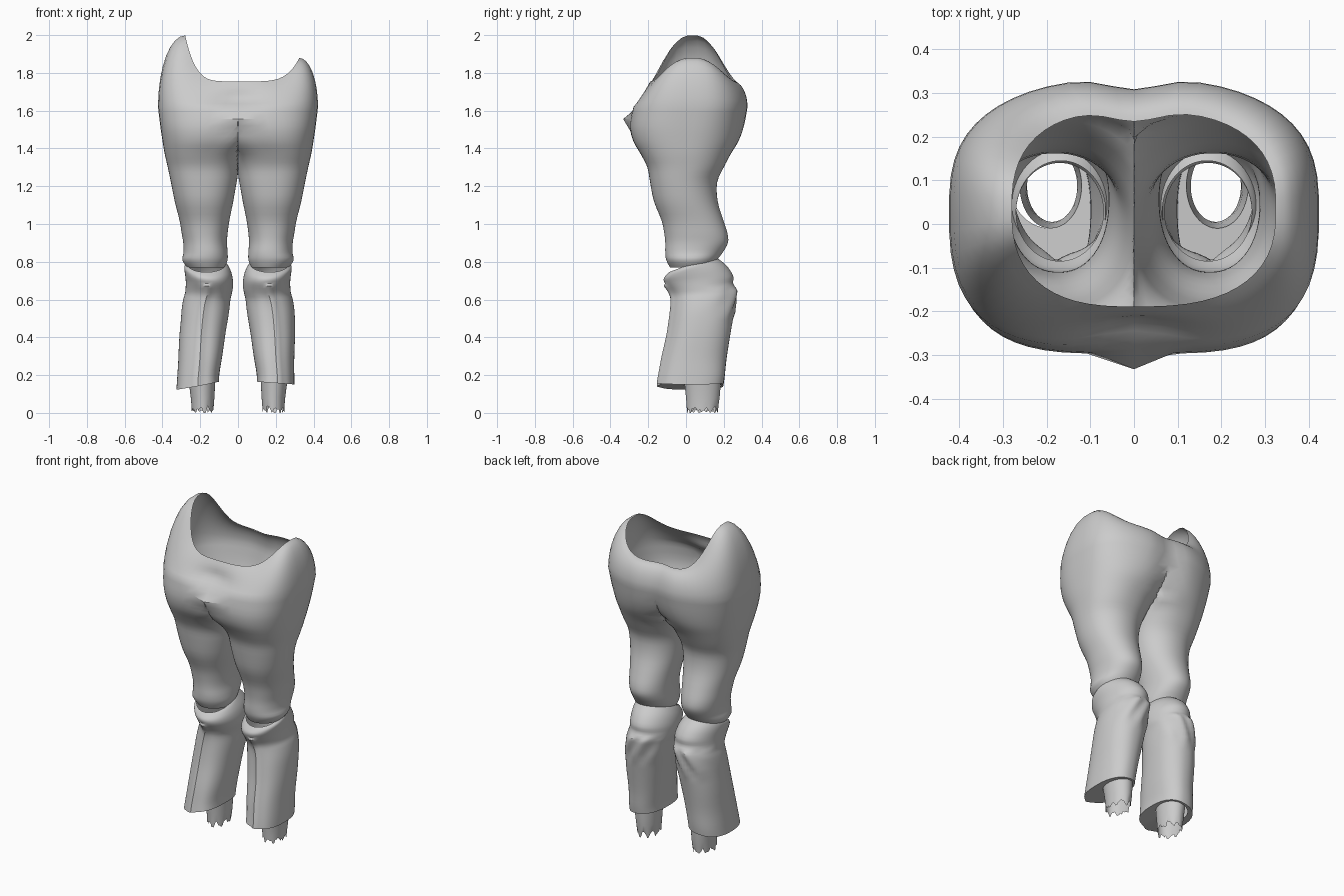
import bpy, bmesh, random
from math import sin, cos, pi, exp, copysign

if "Cube" in bpy.data.objects:
    bpy.data.objects.remove(bpy.data.objects["Cube"])

random.seed(4)
N = 56


def spline(rows, sub):
    """Catmull-Rom through rows of ring parameters."""
    out = []
    for i in range(len(rows) - 1):
        p0, p1 = rows[max(i - 1, 0)], rows[i]
        p2, p3 = rows[i + 1], rows[min(i + 2, len(rows) - 1)]
        for k in range(sub):
            t = k / sub
            out.append([b + .5 * t * (c - a + t * (2*a - 5*b + 4*c - d + t * (3*(b - c) + d - a)))
                        for a, b, c, d in zip(p0, p1, p2, p3)])
    return out + [list(rows[-1])]


def power(v, e):
    return copysign(abs(v) ** e, v)


def ring(z, xi, xo, yf, yb, nf, nb, tilt=0):
    """Superelliptic cross-section, cut off at the centre plane."""
    pts = []
    for i in range(N):
        a = 2 * pi * (i + .5) / N
        c, s = cos(a), sin(a)
        n = nb + (nf - nb) * (1 - s) / 2
        x = (xi + xo) / 2 + (xo - xi) / 2 * power(c, 2 / n)
        y = (yf + yb) / 2 + (yb - yf) / 2 * power(s, 2 / n)
        pts.append([max(x, 0), y, z + tilt * power(s, 2 / n)])
    return pts


def loft(bm, rings, side):
    """Skin rings listed from bottom to top; leave the centre plane open."""
    vs = [[bm.verts.new((side * p[0], p[1], p[2])) for p in r] for r in rings]
    for a, b in zip(vs, vs[1:]):
        for i in range(N):
            j = (i + 1) % N
            f = [a[i], a[j], b[j], b[i]]
            if all(abs(v.co.x) < .0005 for v in f):
                continue
            bm.faces.new(f if side > 0 else f[::-1])


def finish(bm, name, angle=.7):
    bmesh.ops.remove_doubles(bm, verts=bm.verts, dist=.0004)
    loose = [v for v in bm.verts if not v.link_faces]
    bmesh.ops.delete(bm, geom=loose, context='VERTS')
    me = bpy.data.meshes.new(name)
    bm.to_mesh(me)
    bm.free()
    ob = bpy.data.objects.new(name, me)
    bpy.context.collection.objects.link(ob)
    bpy.ops.object.select_all(action='DESELECT')
    ob.select_set(True)
    bpy.context.view_layer.objects.active = ob
    bpy.ops.object.shade_smooth_by_angle(angle=angle)


# z, inner x, outer x, front y, back y, front and back squareness
THIGH = [
    (.77, .07, .27, -.085, .14, 2, 2), (.81, .055, .295, -.105, .165, 2.1, 2),
    (.85, .055, .288, -.11, .195, 2.2, 2.1), (.90, .058, .29, -.11, .222, 2.2, 2.1),
    (.95, .055, .298, -.115, .22, 2.2, 2.1), (1.02, .045, .31, -.13, .198, 2.2, 2.1),
    (1.12, .025, .335, -.17, .168, 2.2, 2.1), (1.22, .007, .355, -.19, .165, 2.3, 2.1),
    (1.30, -.01, .372, -.205, .20, 2.4, 2.2), (1.37, -.05, .388, -.24, .237, 2.5, 2.2),
    (1.44, -.16, .40, -.28, .28, 2.7, 2.3), (1.52, -.30, .412, -.297, .312, 3.0, 2.4),
    (1.62, -.424, .424, -.285, .334, 3.2, 2.5)]

# Waist-and-thigh garment: two half lofts joined at the centre plane
bm = bmesh.new()
for side in (1, -1):
    rings = [ring(*p) for p in spline(THIGH, 3)]
    hip = rings[-1]
    wx, peak = (.325, 1.88) if side > 0 else (.28, 2.0)
    for k in range(1, 9):
        t = k / 8
        top = []
        for i, h in enumerate(hip):
            a = 2 * pi * (i + .5) / N
            c, s = max(cos(a), 0), sin(a)
            w = (wx * c ** .77, .035 + .225 * power(s, .77), 1.755 + (peak - 1.755) * c ** 4)
            front = max(0, -s) ** 2
            u = cos(t * pi / 2) * (1 - front) + (1 - t) * front
            v = sin(t * pi / 2) * (1 - front) + t * front
            top.append([w[0] + (h[0] - w[0]) * u, w[1] + (h[1] - w[1]) * u,
                        h[2] + (w[2] - h[2]) * v])
        rings.append(top)
    for r in rings:
        for p in r:
            x, y, z = p
            if z > 1.4 and y < -.15:   # central front fold and hollow belly above
                p[1] -= .04 * exp(-(x / .04) ** 2 - ((z - 1.55) / .03) ** 2)
                p[1] += .035 * exp(-(x / .12) ** 2 - ((z - 1.66) / .05) ** 2)
            if z > 1.4 and y > .2:     # groove at the back
                p[1] -= .025 * exp(-(x / .08) ** 2)
    loft(bm, rings, side)
finish(bm, "trousers")

# Lower-leg guards, with a last value for the tilt of each ring
GUARD = [
    (.165, .10, .298, -.14, .198, 2.6, 2.3, 0), (.21, .098, .298, -.132, .205, 2.5, 2.3, 0),
    (.30, .083, .298, -.115, .215, 2.4, 2.2, 0), (.42, .066, .302, -.088, .235, 2.3, 2.2, 0),
    (.53, .048, .30, -.072, .255, 2.2, 2.1, 0), (.60, .04, .29, -.068, .268, 2.1, 2.1, .01),
    (.635, .032, .28, -.072, .27, 2.1, 2, .015), (.665, .027, .277, -.085, .25, 2, 2, .02),
    (.705, .027, .277, -.112, .25, 2, 2, .02), (.745, .036, .282, -.118, .215, 2, 2, .035),
    (.775, .052, .283, -.105, .165, 2, 2, .045), (.79, .065, .27, -.09, .145, 2, 2, .045)]

# Foot stumps: short ragged tubes below the guards
STUMP = [(.015, .13, .245, .005, .168, 2, 2, 0), (.08, .125, .25, 0, .178, 2, 2, 0),
         (.17, .12, .262, -.01, .185, 2, 2, 0)]

for side, label in ((1, "right"), (-1, "left")):
    rings = [ring(*p) for p in spline(GUARD, 3)]
    drop = .015 if side > 0 else .045
    # underside turned inward to the stump
    lip = ring(.165, .12, .262, -.01, .185, 2, 2)
    rings.insert(0, lip)
    for k, r in enumerate(rings):
        cx = sum(p[0] for p in r) / N
        for p in r:
            x, y, z = p
            if k and y < .05 and z < .68:     # shin ridge
                p[1] -= .016 * exp(-((x - cx - .015) / .022) ** 2)
            if k and y > .1 and .5 < z < .66:  # wrinkles behind the knee
                p[1] += .006 * sin(x * 70 + z * 40)
            if z < .5:
                low = (.5 - z) / .35
                if side < 0 and x > cx:
                    p[0] += .03 * low * (x - cx) / .1
                p[2] -= drop * low * (x - .1) / .2
    bm = bmesh.new()
    loft(bm, rings, side)
    finish(bm, label + "_shin_guard", .6)

    rings = [ring(*p) for p in spline(STUMP, 2)]
    for i, p in enumerate(rings[0]):
        p[2] = max(0, .018 + .012 * sin(i * .9) + random.uniform(-.012, .012))
    rings[0][40][2] = 0
    bm = bmesh.new()
    loft(bm, rings, side)
    finish(bm, label + "_foot_stump", .6)
